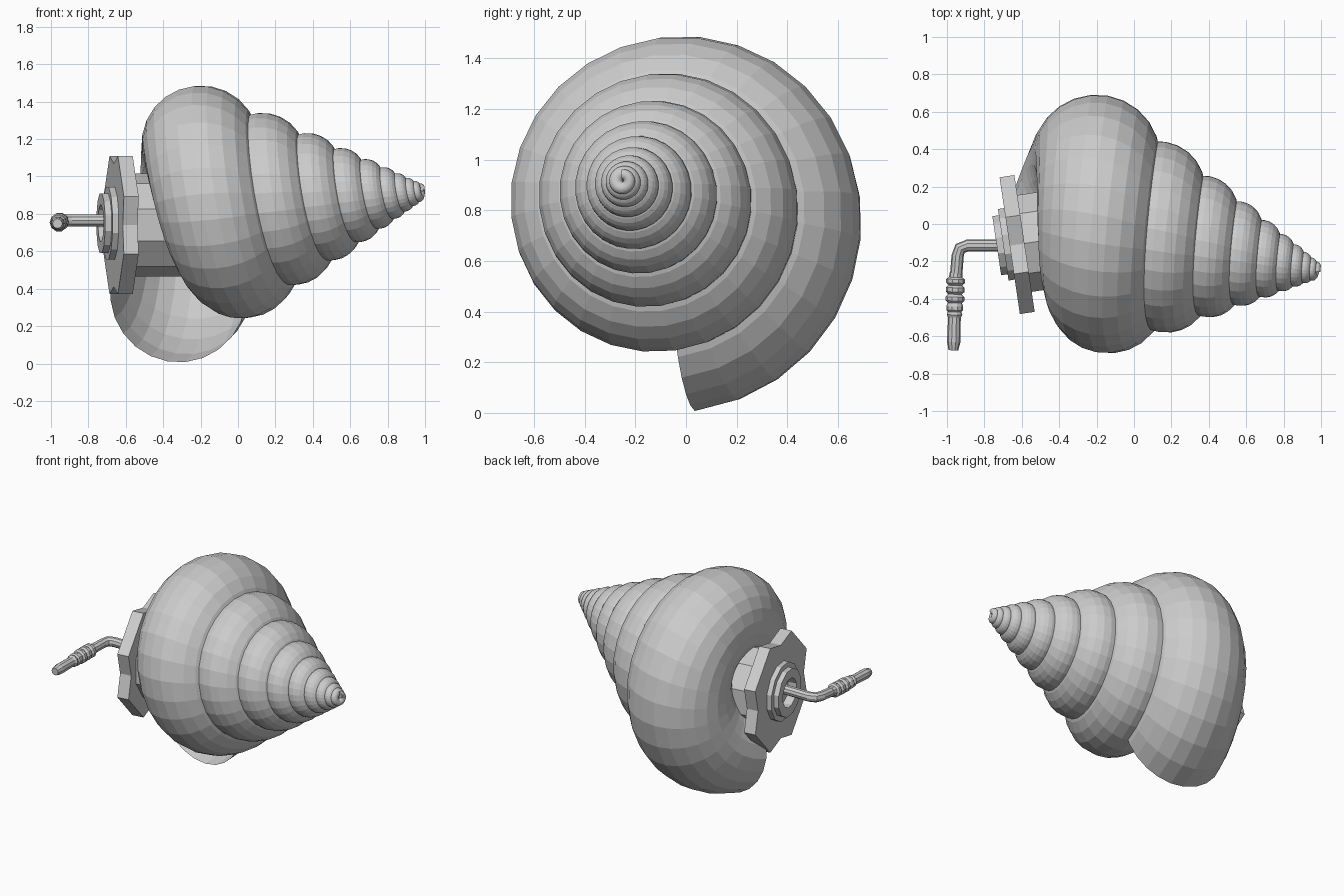
import bpy, bmesh
from math import cos, sin, pi, radians
from mathutils import Vector as V

if "Cube" in bpy.data.objects:
    bpy.data.objects.remove(bpy.data.objects["Cube"])


def loft(name, rings, close_start=True, close_end=True):
    """Skin a list of equal-length point rings into one object."""
    bm = bmesh.new()
    rows = [[bm.verts.new(p) for p in ring] for ring in rings]
    n = len(rows[0])
    for a, b in zip(rows, rows[1:]):
        for i in range(n):
            j = (i + 1) % n
            bm.faces.new((a[i], a[j], b[j], b[i]))
    if close_start:
        bm.faces.new(rows[0])
    if close_end:
        bm.faces.new(rows[-1])
    bmesh.ops.recalc_face_normals(bm, faces=bm.faces)
    me = bpy.data.meshes.new(name)
    bm.to_mesh(me)
    bm.free()
    ob = bpy.data.objects.new(name, me)
    bpy.context.collection.objects.link(ob)
    return ob


# Spiral shell: self-similar tube shrinking by a fixed ratio per turn to the apex
APEX = V((1.06, -0.265, 0.925))
H = V((-1.43, 0.248, -0.135))
axis = H.normalized()
u = V((0, 0, -1))
u = (u - axis * u.dot(axis)).normalized()
v = axis.cross(u)
if v.y < 0:
    v = -v
RATIO, SPIRAL_R, TUBE_R = 0.74, 0.422, 0.37
STEPS, TURNS, SIDES = 28, 9.5, 24

rings = []
for k in range(int(STEPS * TURNS) + 1):
    t = 0.0133 + k / STEPS
    s = RATIO ** t
    a = 2 * pi * t
    radial = u * cos(a) + v * sin(a)
    c = APEX + s * (H + SPIRAL_R * radial)
    rings.append([c + s * TUBE_R * (radial * cos(q) + axis * sin(q))
                  for q in (2 * pi * i / SIDES for i in range(SIDES))])
loft("shell", rings, close_start=False)

# Tap-like hub set in the hollow of the shell
N = V((-0.989, -0.147, 0)).normalized()
UP = V((0, 0, 1))
SIDE = UP.cross(N)
HUB = V((-0.625, -0.11, 0.74))


def hub_ring(d, radius, sides, centre=HUB):
    return [centre + N * d + radius * (SIDE * cos(q) + UP * sin(q))
            for q in (2 * pi * (i + 0.5) / sides for i in range(sides))]


loft("collar", [hub_ring(d, 0.275, 10) for d in (-0.45, -0.03)])

# Lobed wheel: pairs of tips with a notch between them
outline = [(q * 90 + o, r) for q in range(4) for o, r in ((0, 0.33), (22.5, 0.4), (67.5, 0.4))]
loft("wheel", [[HUB + N * d + r * (SIDE * cos(radians(g)) + UP * sin(radians(g)))
                for g, r in outline] for d in (-0.04, 0.04)])

# Stepped ring with a recess
profile = [(0.0, 0.2), (0.075, 0.2), (0.075, 0.165), (0.11, 0.165), (0.11, 0.1), (0.05, 0.1)]
loft("hub_ring", [hub_ring(d, r, 12, HUB + V((0, 0.01, 0.01))) for d, r in profile])


# Crank: bent rod plus a turned grip
def rod(name, pts, sides=10):
    rows = []
    for i, (x, y, z, r) in enumerate(pts):
        t = (V(pts[min(i + 1, len(pts) - 1)][:3]) - V(pts[max(i - 1, 0)][:3])).normalized()
        side = t.cross(UP).normalized()
        top = side.cross(t)
        rows.append([V((x, y, z)) + r * (side * cos(q) + top * sin(q))
                     for q in (2 * pi * k / sides for k in range(sides))])
    return loft(name, rows)


rod("crank_arm", [(-0.62, -0.115, 0.765, 0.033), (-0.89, -0.115, 0.765, 0.033),
                  (-0.93, -0.13, 0.765, 0.033), (-0.943, -0.17, 0.763, 0.033),
                  (-0.953, -0.30, 0.757, 0.033)])
grip = [(0.26, 0.033), (0.285, 0.036), (0.295, 0.05), (0.315, 0.05), (0.328, 0.036),
        (0.34, 0.05), (0.362, 0.05), (0.375, 0.036), (0.39, 0.05), (0.41, 0.05),
        (0.422, 0.038), (0.44, 0.045), (0.46, 0.045), (0.47, 0.036), (0.485, 0.042),
        (0.5, 0.034), (0.63, 0.036), (0.675, 0.026)]
rod("crank_grip", [(-0.945 - 0.03 * y, -y, 0.765 - 0.025 * y, r) for y, r in grip])
